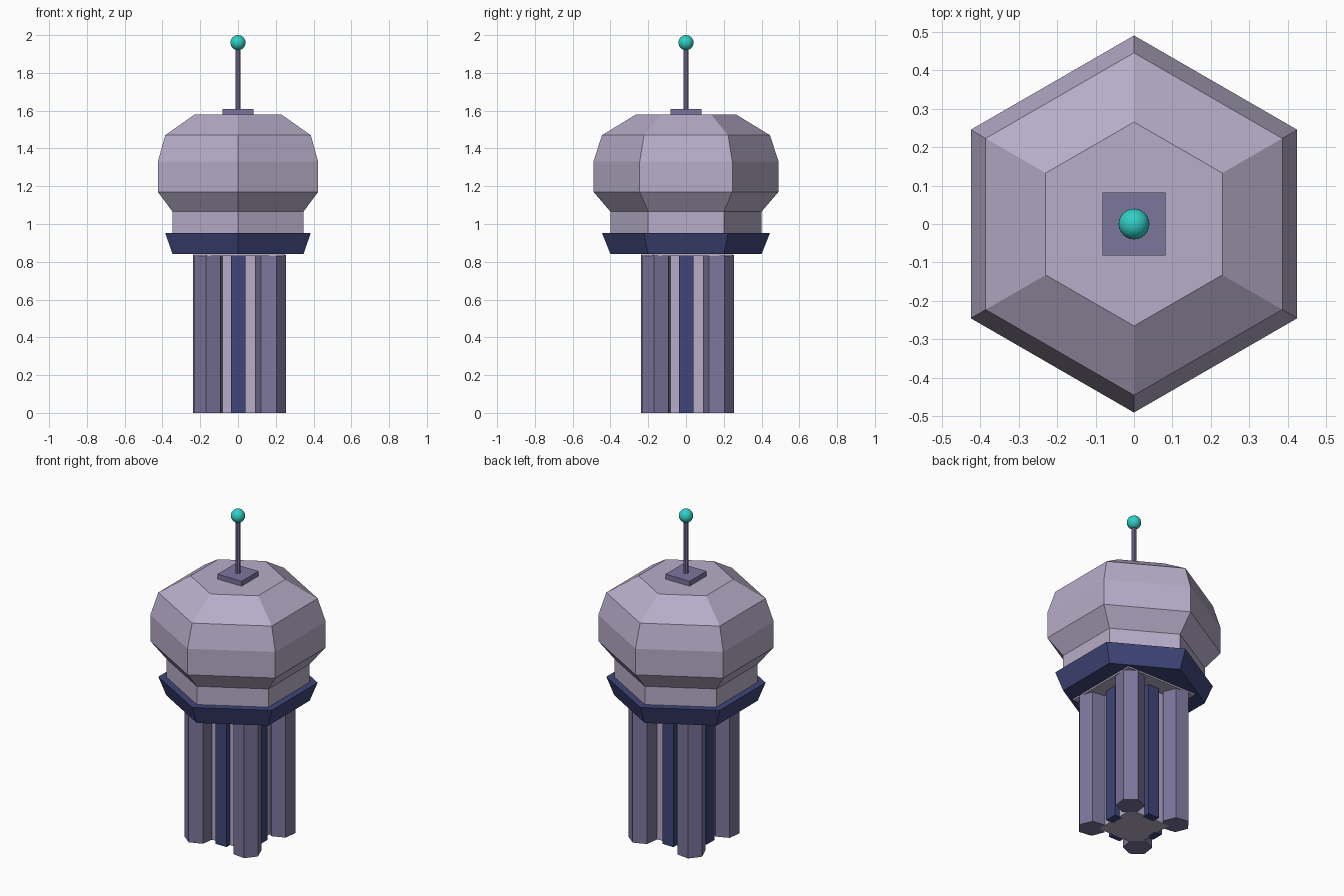
import bpy, bmesh, math

if "Cube" in bpy.data.objects:
    bpy.data.objects.remove(bpy.data.objects["Cube"])


def material(name, rgb):
    m = bpy.data.materials.new(name)
    m.diffuse_color = (*rgb, 1)
    m.use_nodes = True
    m.node_tree.nodes["Principled BSDF"].inputs["Base Color"].default_value = m.diffuse_color
    return m


PALE = material("pale_lilac", (0.47, 0.42, 0.58))
LILAC = material("grey_violet", (0.20, 0.18, 0.33))
BLUE = material("deep_blue", (0.05, 0.06, 0.19))
TEAL = material("teal", (0.03, 0.62, 0.56))


def lathe(name, profile, sides, turn, mat, at=(0, 0)):
    """Faceted solid from (radius, z) rings, capped at both ends."""
    bm = bmesh.new()
    rings = []
    for r, z in profile:
        rings.append([bm.verts.new((at[0] + r * math.cos(turn + math.tau * i / sides),
                                    at[1] + r * math.sin(turn + math.tau * i / sides), z))
                      for i in range(sides)])
    for a, b in zip(rings, rings[1:]):
        for i in range(sides):
            j = (i + 1) % sides
            bm.faces.new((a[i], a[j], b[j], b[i]))
    bm.faces.new(rings[0][::-1])
    bm.faces.new(rings[-1])
    mesh = bpy.data.meshes.new(name)
    bm.to_mesh(mesh)
    bm.free()
    ob = bpy.data.objects.new(name, mesh)
    bpy.context.collection.objects.link(ob)
    mesh.materials.append(mat)
    return ob


def box(name, lo, hi, mat):
    bpy.ops.mesh.primitive_cube_add(size=1, location=[(a + b) / 2 for a, b in zip(lo, hi)])
    ob = bpy.context.object
    ob.name = name
    ob.scale = [b - a for a, b in zip(lo, hi)]
    bpy.ops.object.transform_apply(location=False, rotation=False, scale=True)
    ob.data.materials.append(mat)
    return ob


HEX = math.radians(30)

# Hexagonal head and the flared collar under it
lathe("head", [(0.40, 0.94), (0.40, 1.065), (0.49, 1.17), (0.49, 1.33),
               (0.445, 1.47), (0.265, 1.58)], 6, HEX, PALE)
lathe("collar", [(0.40, 0.84), (0.445, 0.953)], 6, HEX, BLUE)

# Square core of the shaft with a thin cap
box("shaft_core", (-0.135, -0.135, 0), (0.14, 0.14, 0.84), PALE)
box("shaft_cap", (-0.235, -0.235, 0.83), (0.245, 0.245, 0.842), PALE)

# Corner columns and the blue strips between them
for i in range(4):
    a = i * math.pi / 2
    x = 0.165 * math.sqrt(2) * math.cos(a - math.pi / 4) + 0.008
    y = 0.165 * math.sqrt(2) * math.sin(a - math.pi / 4) + 0.008
    lathe(f"corner_column_{i + 1}", [(0.0815, 0), (0.0815, 0.835)], 6,
          a - math.radians(8), LILAC, (x, y))
    cx, cy = 0.145 * math.cos(a) + 0.002, 0.145 * math.sin(a) + 0.002
    hx, hy = (0.025, 0.038) if i % 2 == 0 else (0.038, 0.025)
    box(f"blue_strip_{i + 1}", (cx - hx, cy - hy, 0), (cx + hx, cy + hy, 0.835), BLUE)

# Antenna
box("antenna_base", (-0.082, -0.082, 1.575), (0.082, 0.082, 1.61), LILAC)
lathe("antenna_rod", [(0.0135, 1.60), (0.0135, 1.95)], 8, math.pi / 8, LILAC)
bpy.ops.mesh.primitive_uv_sphere_add(segments=24, ring_count=16, radius=0.04, location=(0, 0, 1.96))
tip = bpy.context.object
tip.name = "antenna_tip"
tip.data.materials.append(TEAL)
bpy.ops.object.shade_smooth_by_angle()
